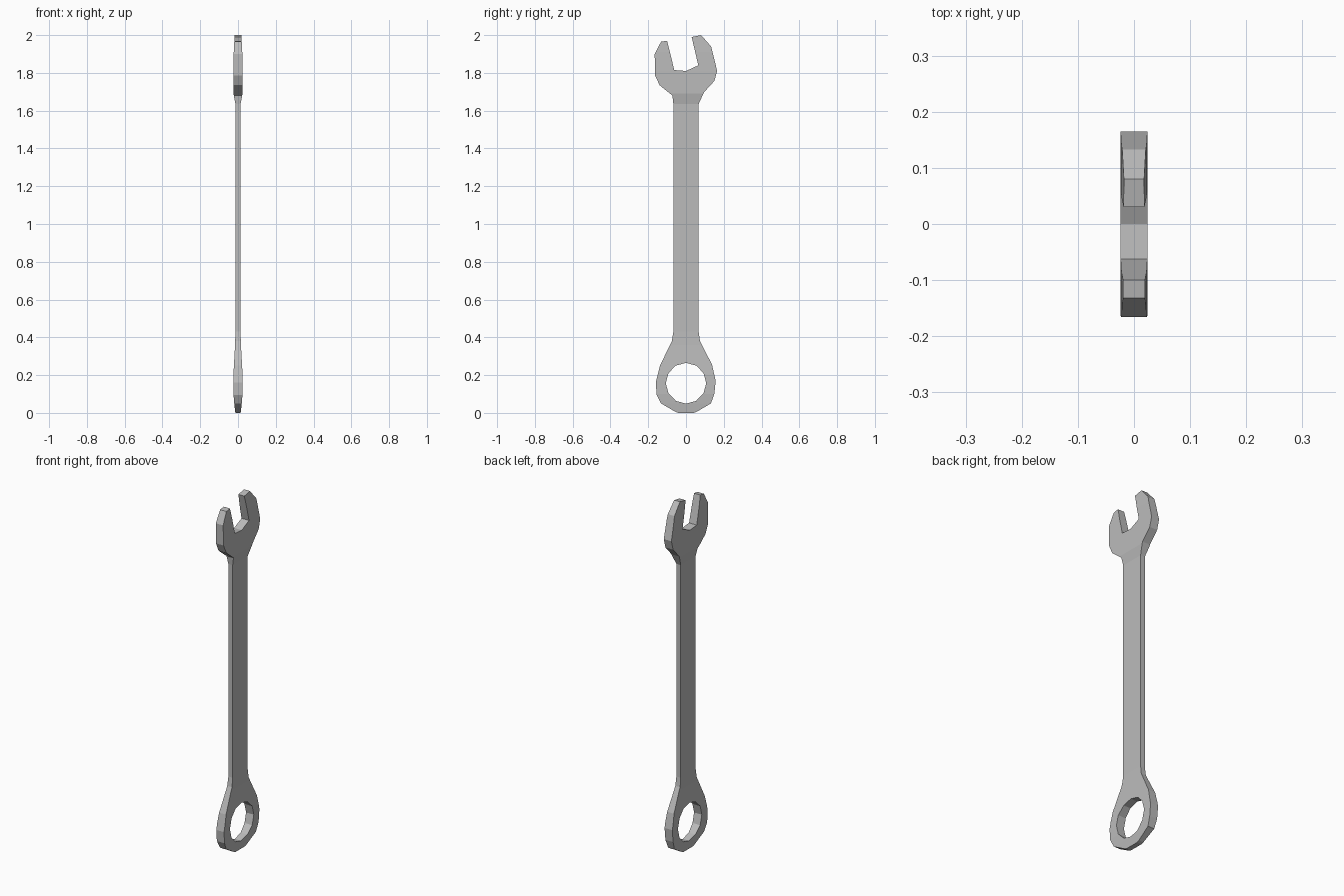
import bpy, bmesh, math

if "Cube" in bpy.data.objects:
    bpy.data.objects.remove(bpy.data.objects["Cube"])

# Side outline (y, z), running down the left edge, round the ring, up to the jaws
OUTLINE = [(-.10, 1.97), (-.132, 1.965), (-.166, 1.90), (-.163, 1.785), (-.14, 1.735),
           (-.072, 1.68), (-.067, 1.635), (-.067, .43), (-.075, .38), (-.138, .25),
           (-.16, .16), (-.155, .095), (-.132, .05), (-.055, .005), (-.04, 0), (.04, 0), (.055, .005),
           (.132, .05), (.15, .1), (.157, .17), (.138, .255), (.074, .38), (.067, .43),
           (.067, 1.635), (.095, 1.697), (.15, 1.757), (.165, 1.81), (.133, 1.94),
           (.08, 2.0), (.03, 1.99), (.065, 1.84), (0, 1.81), (-.062, 1.815)]
# Half thickness along the height (z, x)
THICK = [(0, .014), (.05, .02), (.10, .024), (.20, .0245), (.28, .02), (.36, .0155),
         (.43, .0135), (1.635, .0135), (1.69, .024), (1.81, .024), (1.91, .0225), (2.0, .018)]


def half_thickness(z):
    for (z0, x0), (z1, x1) in zip(THICK, THICK[1:]):
        if z <= z1 + 1e-6:
            return x0 + (x1 - x0) * (z - z0) / (z1 - z0)
    return THICK[-1][1]


def add_loop(bm, pts):
    vs = [bm.verts.new((0, y, z)) for y, z in pts]
    return [bm.edges.new((a, b)) for a, b in zip(vs, vs[1:] + vs[:1])]


# Flat silhouette with the ring hole
bm = bmesh.new()
edges = add_loop(bm, OUTLINE)
hole = [(.107 * math.sin(i * math.tau / 12), .157 + .108 * math.cos(i * math.tau / 12))
        for i in range(12)]
edges += add_loop(bm, hole)
bmesh.ops.triangle_fill(bm, use_beauty=True, use_dissolve=False, edges=edges)

# Cut at the heights where the thickness changes
for z, _ in THICK[1:-1]:
    bmesh.ops.bisect_plane(bm, geom=bm.verts[:] + bm.edges[:] + bm.faces[:], dist=1e-5,
                           plane_co=(0, 0, z), plane_no=(0, 0, 1))

# Two faces joined by a rim
rim = [e for e in bm.edges if len(e.link_faces) == 1]
faces = bm.faces[:]
front = {v: bm.verts.new((half_thickness(v.co.z), v.co.y, v.co.z)) for v in bm.verts[:]}
for v in front:
    v.co.x = -half_thickness(v.co.z)
for f in faces:
    bm.faces.new([front[v] for v in reversed(f.verts)])
for e in rim:
    a, b = e.verts
    bm.faces.new((a, b, front[b], front[a]))
bmesh.ops.recalc_face_normals(bm, faces=bm.faces[:])

mesh = bpy.data.meshes.new("wrench")
bm.to_mesh(mesh)
bm.free()
steel = bpy.data.materials.new("steel grey")
steel.diffuse_color = (.5, .5, .5, 1)
steel.use_nodes = True
steel.node_tree.nodes["Principled BSDF"].inputs["Base Color"].default_value = steel.diffuse_color
mesh.materials.append(steel)
bpy.context.collection.objects.link(bpy.data.objects.new("wrench", mesh))
